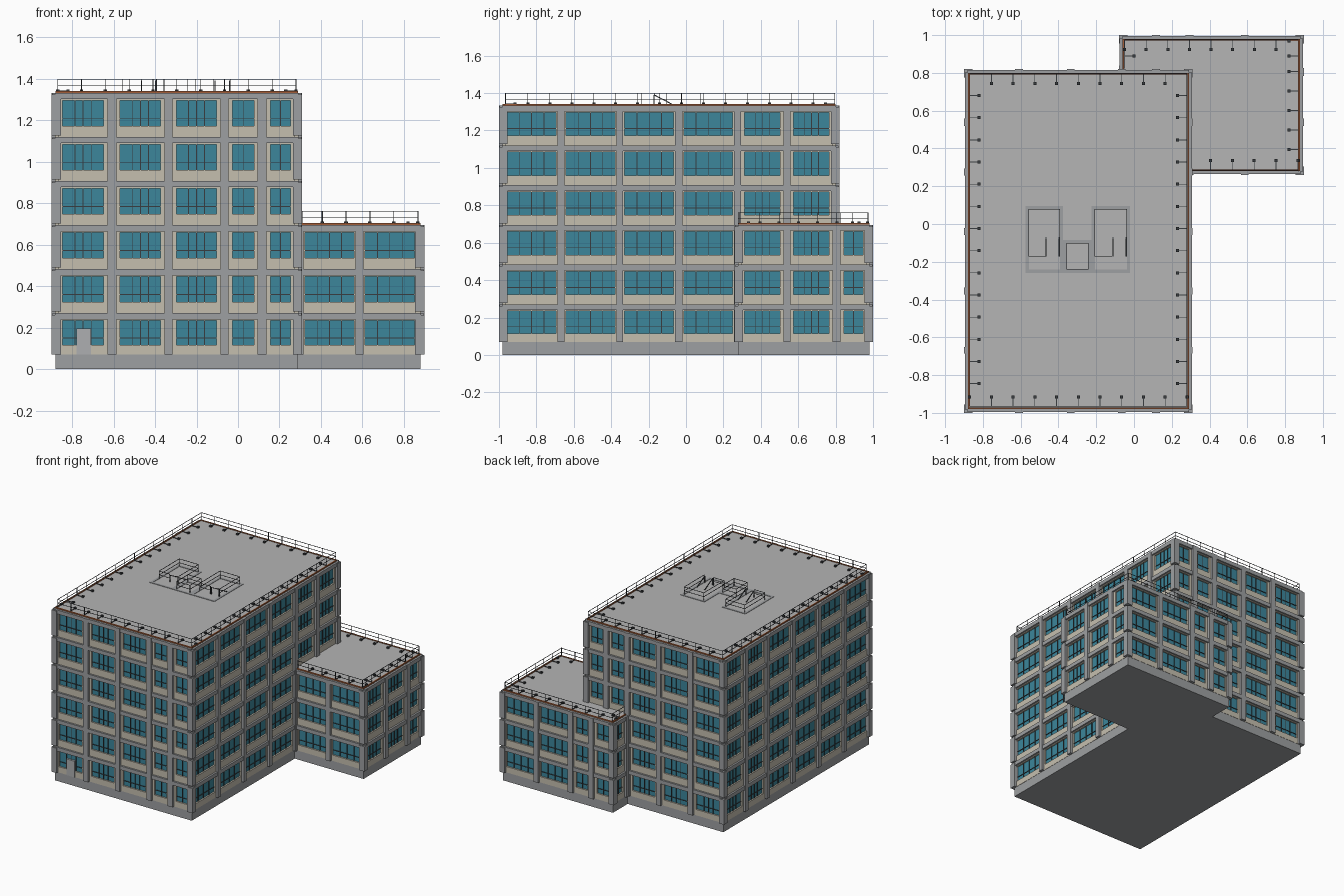
import bpy, bmesh
from mathutils import Matrix, Vector

if "Cube" in bpy.data.objects:
    bpy.data.objects.remove(bpy.data.objects["Cube"])

PITCH = 0.2125
parts = {}
colors = {
    "glass": (0.045, 0.24, 0.33, 1), "beige": (0.56, 0.52, 0.43, 1),
    "grey": (0.34, 0.35, 0.36, 1), "roof": (0.46, 0.46, 0.46, 1),
    "brown": (0.36, 0.11, 0.04, 1), "dark": (0.04, 0.045, 0.05, 1),
    "door": (0.42, 0.43, 0.44, 1),
}


def box(part, x0, x1, y0, y1, z0, z1):
    bm = parts.setdefault(part, bmesh.new())
    m = Matrix.Translation(((x0 + x1) / 2, (y0 + y1) / 2, (z0 + z1) / 2)) @ \
        Matrix.Diagonal((abs(x1 - x0), abs(y1 - y0), abs(z1 - z0), 1))
    bmesh.ops.create_cube(bm, size=1, matrix=m)


def bar(part, a, b, t=0.004):
    a, b = Vector(a), Vector(b)
    d = b - a
    bm = parts.setdefault(part, bmesh.new())
    m = Matrix.Translation((a + b) / 2) @ d.to_track_quat('Z', 'Y').to_matrix().to_4x4() @ \
        Matrix.Diagonal((t, t, d.length, 1))
    bmesh.ops.create_cube(bm, size=1, matrix=m)


def facade(axis, plane, s, u0, u1, bays, f0, f1, notch=(True, True)):
    """One wall: piers, floor bands, and a window in each bay of each floor."""
    def wbox(part, a, b, d0, d1, z0, z1):
        p, q = plane - s * d0, plane - s * d1
        if axis == 'x':
            box(part, a, b, p, q, z0, z1)
        else:
            box(part, p, q, a, b, z0, z1)

    def joint(i):
        return 0.07 if i == 0 else 0.27 + PITCH * (i - 1)

    # piers fill the gaps between bays; corner piers are notched at panel joints
    edges = [u0] + [v for b in bays for v in b] + [u1]
    gaps = list(zip(edges[0::2], edges[1::2]))
    for k, (a, b) in enumerate(gaps):
        if b - a < 0.002:
            continue
        cut = (k == 0 and notch[0]) or (k == len(gaps) - 1 and notch[1])
        if cut:
            for i in range(f0, f1):
                wbox("wall_piers", a, b, 0, 0.045, joint(i) + (0.008 if i else 0), joint(i + 1) - 0.008)
        else:
            wbox("wall_piers", a, b, 0, 0.045, joint(f0), joint(f1))
    n0 = 0.018 if notch[0] else 0
    n1 = 0.018 if notch[1] else 0
    for i in range(f0, f1):
        z0, z1 = joint(i), 0.24 + PITCH * i
        wbox("floor_bands", u0 + n0, u1 - n1, 0.004, 0.045, z1, z1 + 0.03)
        for a, b in bays:
            w = b - a
            m = 0.008 if w > 0.25 else 0.018
            sill = z0 + (0.045 if i == 0 else 0.053)
            top = z1 - 0.006
            wbox("window_surrounds", a, b, 0.018, 0.04, z0, sill)
            wbox("window_surrounds", a, b, 0.018, 0.04, top, z1)
            wbox("window_surrounds", a, a + m, 0.018, 0.04, sill, top)
            wbox("window_surrounds", b - m, b, 0.018, 0.04, sill, top)
            wbox("window_glass", a + m, b - m, 0.03, 0.04, sill, top)
            # mullions
            fr = (0.25, 0.5, 0.75) if w > 0.25 else ((0.3, 0.5, 0.7) if w > 0.2 else (0.5,))
            for f in fr:
                c = a + m + (w - 2 * m) * f
                wbox("window_mullions", c - 0.002, c + 0.002, 0.025, 0.032, sill, top)
            h = sill + (top - sill) * 0.3
            wbox("window_mullions", a + m, b - m, 0.025, 0.032, h - 0.002, h + 0.002)


FRONT = [(-0.865, -0.63), (-0.587, -0.355), (-0.315, -0.085), (-0.045, 0.095), (0.138, 0.272)]
SIDE = [(-0.965, -0.686), (-0.65, -0.372), (-0.336, -0.058), (-0.02, 0.257), (0.295, 0.52), (0.558, 0.783)]
# main block walls
facade('x', -1.0, -1, -0.90, 0.31, FRONT, 0, 6)
facade('y', -0.90, -1, -1.0, 0.82, SIDE, 0, 6)
facade('y', 0.31, 1, -1.0, 0.276, SIDE[:4], 0, 6, (True, False))
facade('y', 0.31, 1, 0.276, 0.82, SIDE[4:], 3, 6, (False, True))
facade('x', 0.82, 1, -0.90, -0.065, FRONT[:3], 0, 6, (True, False))
facade('x', 0.82, 1, -0.065, 0.31, FRONT[3:], 3, 6, (False, True))
# wing walls
WX = [(0.315, 0.567), (0.605, 0.86)]
facade('x', 0.26, -1, 0.31, 0.90, WX, 0, 3, (False, True))
facade('y', 0.90, 1, 0.26, 1.0, SIDE[4:] + [(0.826, 0.965)], 0, 3)
facade('x', 1.0, 1, -0.08, 0.90, FRONT[3:] + WX, 0, 3)
facade('y', -0.08, -1, 0.82, 1.0, [(0.84, 0.965)], 0, 3, (False, True))

# plinths, inner cores and roofs
box("plinth", -0.88, 0.29, -0.98, 0.80, 0, 0.07)
box("plinth", -0.06, 0.88, 0.28, 0.98, 0, 0.07)
for x0, x1, y0, y1, zt in ((-0.90, 0.31, -1.0, 0.82, 1.333), (-0.08, 0.90, 0.26, 1.0, 0.696)):
    box("building_core", x0 + 0.038, x1 - 0.038, y0 + 0.038, y1 - 0.038, 0.06, zt - 0.01)
    box("building_core", x0 + 0.018, x1 - 0.018, y0 + 0.018, y1 - 0.018, zt - 0.02, zt)
    box("roof_deck", x0 + 0.03, x1 - 0.03, y0 + 0.03, y1 - 0.03, zt - 0.01, zt + 0.005)
# roof edge trims
def trim(x0, x1, y0, y1, z):
    box("roof_trim", x0, x1, y0, y1, z, z + 0.009)
for y in (-0.98, 0.792):
    trim(-0.88, 0.29, y, y + 0.008, 1.333)
for x in (-0.88, 0.282):
    trim(x, x + 0.008, -0.98, 0.80, 1.333)
trim(0.31, 0.88, 0.28, 0.288, 0.696)
trim(0.872, 0.88, 0.28, 0.98, 0.696)
trim(-0.06, 0.88, 0.972, 0.98, 0.696)
trim(-0.06, -0.052, 0.82, 0.98, 0.696)

# entrance door
box("entrance_door", -0.78, -0.71, -0.986, -0.96, 0.07, 0.195)


def rail(a, b, z, h=0.06):
    for k in (0.5, 1):
        bar("roof_railing", (*a, z + h * k), (*b, z + h * k), 0.003)
    for p in (a, b):
        bar("roof_railing", (*p, z), (*p, z + h), 0.003)


def weighted_rail(a, b, stations, inward, z):
    """Guard rail with posts, arms and counterweights."""
    rail(a, b, z)
    along_x = inward[0] == 0
    for u in stations:
        p = (u, a[1]) if along_x else (a[0], u)
        q = (p[0] + inward[0] * 0.05, p[1] + inward[1] * 0.05)
        bar("roof_railing", (*p, z), (*p, z + 0.06), 0.003)
        bar("roof_railing", (*p, z + 0.003), (*q, z + 0.003), 0.004)
        box("rail_weights", q[0] - 0.008, q[0] + 0.008, q[1] - 0.008, q[1] + 0.008, z, z + 0.012)


def steps(start, step, n):
    return [start + step * i for i in range(n)]


ZM, ZW = 1.338, 0.701
weighted_rail((-0.87, -0.965), (0.28, -0.965), steps(-0.87, 0.115, 11), (0, 1), ZM)
weighted_rail((-0.87, 0.795), (0.28, 0.795), steps(-0.755, 0.115, 9), (0, -1), ZM)
weighted_rail((-0.87, -0.965), (-0.87, 0.795), steps(-0.845, 0.1173, 14), (1, 0), ZM)
weighted_rail((0.28, -0.965), (0.28, 0.795), steps(-0.845, 0.1173, 14), (-1, 0), ZM)
weighted_rail((-0.05, 0.975), (0.87, 0.975), steps(-0.05, 0.1145, 8), (0, -1), ZW)
weighted_rail((0.87, 0.28), (0.87, 0.975), steps(0.395, 0.103, 5) + [0.89, 0.97], (-1, 0), ZW)
weighted_rail((0.31, 0.285), (0.87, 0.285), steps(0.405, 0.1155, 5), (0, 1), ZW)
weighted_rail((-0.05, 0.825), (-0.05, 0.975), [0.89], (1, 0), ZW)

# roof hatches: flush curbs, guard rails and sloping ladders
for x0, x1, y0, y1, yi in ((-0.575, -0.375, -0.26, 0.095, -0.17), (-0.225, -0.02, -0.26, 0.095, -0.17),
                           (-0.375, -0.225, -0.26, -0.085, -0.24)):
    w = 0.018
    for r in ((x0, x0 + w, y0, y1), (x1 - w, x1, y0, y1), (x0, x1, y0, y0 + w), (x0, x1, y1 - w, y1)):
        box("hatch_curbs", *r, 1.33, 1.341)
    xa, xb, ya, yb = x0 + w, x1 - w, yi, y1 - w
    rail((xa, ya), (xa, yb), ZM)
    rail((xa, yb), (xb, yb), ZM)
    rail((xb, yb), (xb, ya), ZM)
    if yi > -0.2:
        rail((xa, ya), (xa + 0.09, ya), ZM)
        for x in (xb - 0.072, xb - 0.004):
            bar("hatch_ladders", (x, -0.17, 1.39), (x, -0.07, 1.338), 0.005)
            bar("hatch_ladders", (x, -0.17, 1.338), (x, -0.17, 1.39), 0.005)
    else:
        rail((xa, ya), (xb, ya), ZM)

palette = {"window_glass": "glass", "window_surrounds": "beige", "window_mullions": "dark",
           "roof_deck": "roof", "roof_trim": "brown", "roof_railing": "dark", "rail_weights": "dark",
           "hatch_ladders": "dark", "entrance_door": "door"}
mats = {}
for name, c in colors.items():
    mats[name] = bpy.data.materials.new(name)
    mats[name].diffuse_color = c
for name, bm in parts.items():
    me = bpy.data.meshes.new(name)
    bm.to_mesh(me)
    bm.free()
    me.materials.append(mats[palette.get(name, "grey")])
    bpy.context.collection.objects.link(bpy.data.objects.new(name, me))

for m in bpy.data.materials:
    if m.users and not m.is_grease_pencil:
        m.use_nodes = True
        m.node_tree.nodes["Principled BSDF"].inputs["Base Color"].default_value = m.diffuse_color
